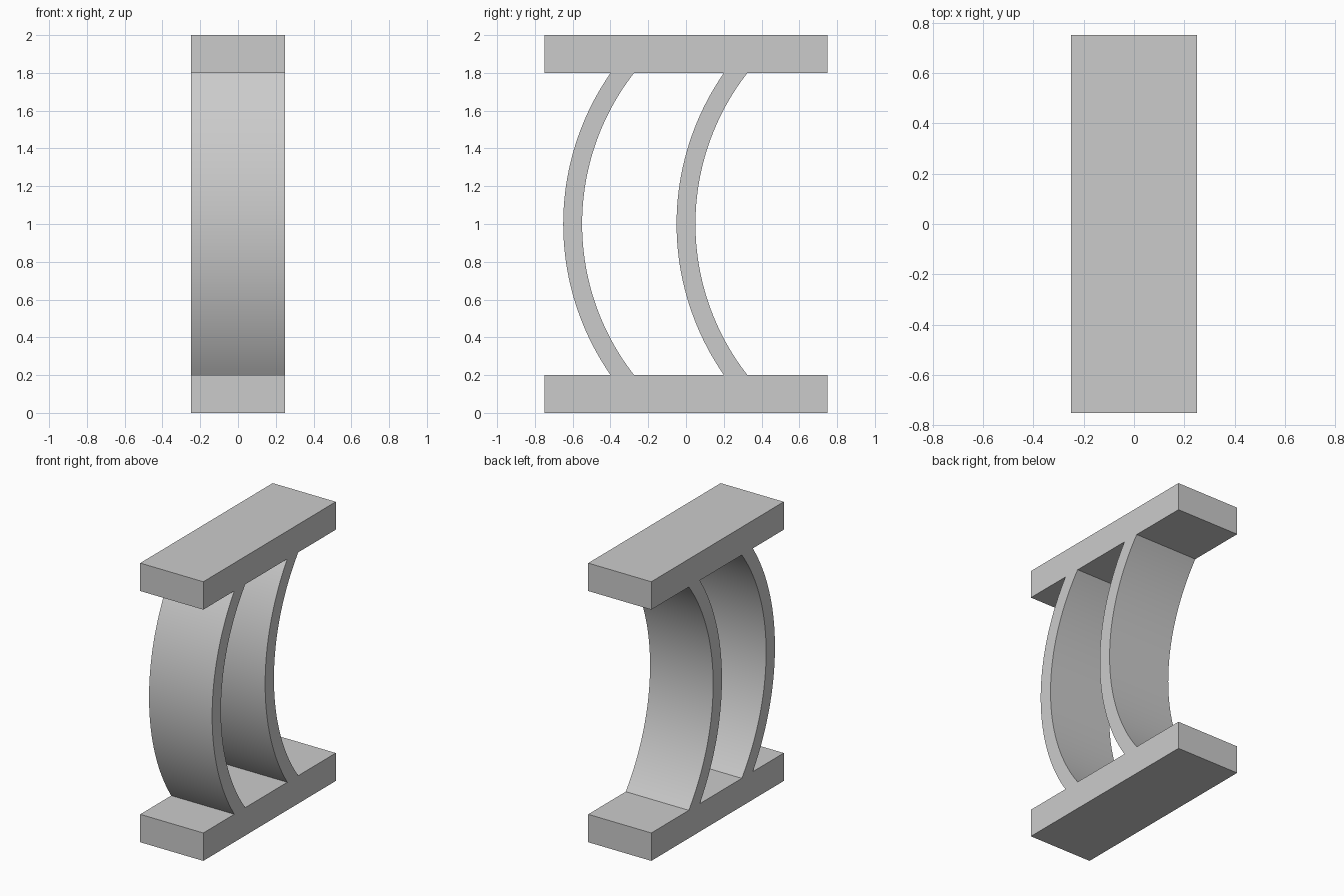
import bpy
import bmesh
from math import asin, sin, cos, radians

cube = bpy.data.objects.get("Cube")
if cube:
    bpy.data.objects.remove(cube, do_unlink=True)

WIDTH = 0.5
SLAB = 0.2
HALF_GAP = 0.8
SEGMENTS = 48

# Single grey finish
grey = bpy.data.materials.new("plain_grey")
grey.use_nodes = True
grey.diffuse_color = (0.6, 0.6, 0.6, 1)
grey.node_tree.nodes["Principled BSDF"].inputs["Base Color"].default_value = (0.6, 0.6, 0.6, 1)


def add_slab(name, z):
    bpy.ops.mesh.primitive_cube_add(size=1, location=(0, 0, z))
    slab = bpy.context.object
    slab.name = name
    slab.scale = (WIDTH, 1.5, SLAB)
    bpy.ops.object.transform_apply(location=False, rotation=False, scale=True)
    slab.data.materials.append(grey)


def arc_point(radius, centre_y, t):
    """Point on a forward-bulging arc, t from -1 (bottom) to 1 (top)."""
    angle = t * asin(HALF_GAP / radius)
    return centre_y - radius * cos(angle), 1 + radius * sin(angle)


def add_curved_wall(name, centre_y, outer=1.4, inner=1.3):
    bm = bmesh.new()
    rings = []
    for i in range(SEGMENTS + 1):
        t = 2 * i / SEGMENTS - 1
        front = arc_point(outer, centre_y, t)
        back = arc_point(inner, centre_y, t)
        h = WIDTH / 2
        corners = ((-h, *front), (h, *front), (h, *back), (-h, *back))
        rings.append([bm.verts.new(c) for c in corners])
    for low, high in zip(rings, rings[1:]):
        for k in range(4):
            n = (k + 1) % 4
            bm.faces.new((low[k], low[n], high[n], high[k]))
    bm.faces.new(rings[0])
    bm.faces.new(rings[-1])
    bmesh.ops.recalc_face_normals(bm, faces=bm.faces)
    mesh = bpy.data.meshes.new(name)
    bm.to_mesh(mesh)
    bm.free()
    mesh.materials.append(grey)
    wall = bpy.data.objects.new(name, mesh)
    bpy.context.collection.objects.link(wall)
    bpy.ops.object.select_all(action="DESELECT")
    wall.select_set(True)
    bpy.context.view_layer.objects.active = wall
    bpy.ops.object.shade_smooth_by_angle(angle=radians(30))


# Base and top slabs
add_slab("base_slab", SLAB / 2)
add_slab("top_slab", 2 - SLAB / 2)

# Two matching curved walls between the slabs
add_curved_wall("front_curved_wall", 0.75)
add_curved_wall("rear_curved_wall", 1.35)
